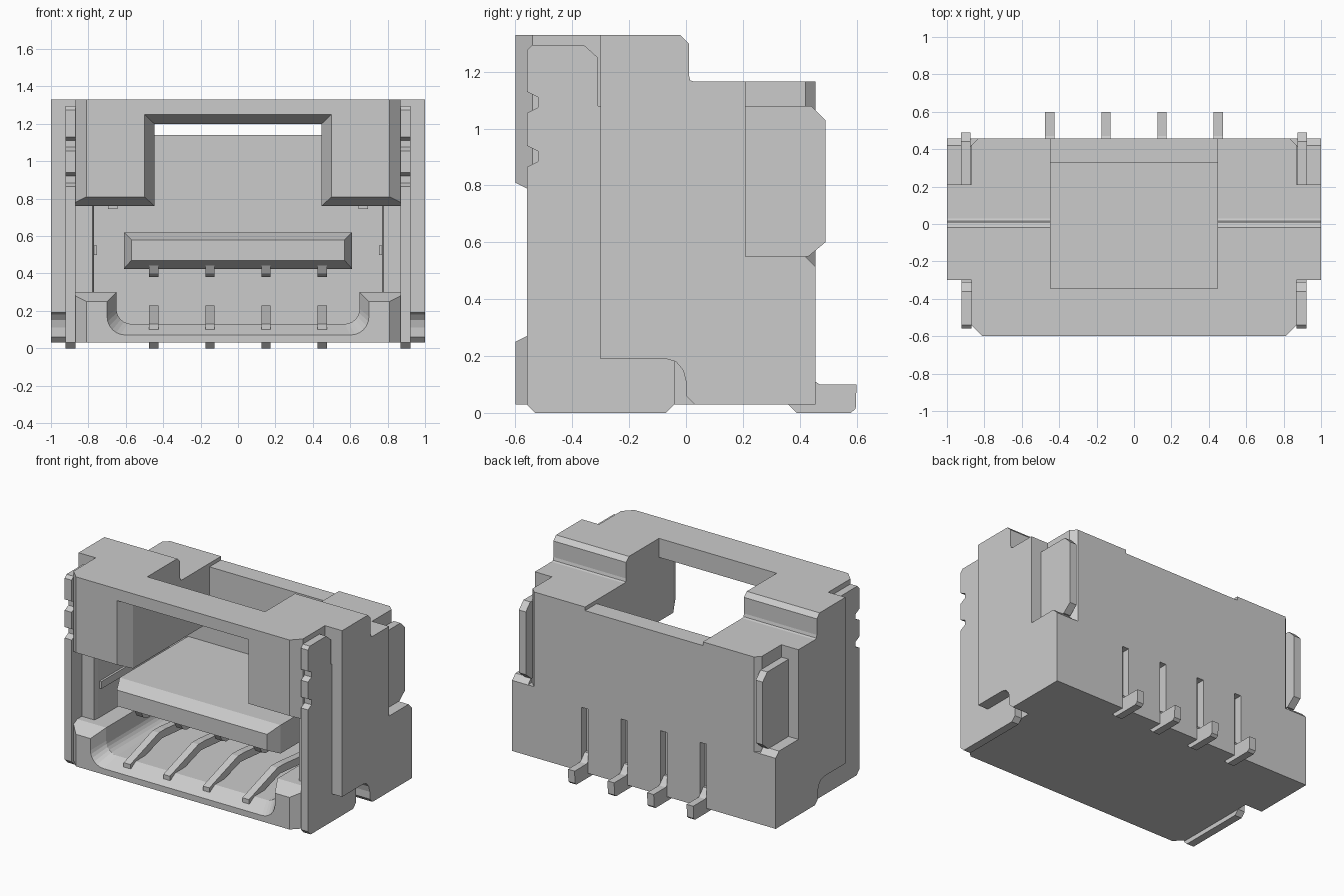
import bpy, bmesh, math

cube = bpy.data.objects.get("Cube")
if cube:
    bpy.data.objects.remove(cube, do_unlink=True)

grey = bpy.data.materials.new("housing grey")
grey.use_nodes = True
grey.diffuse_color = (0.6, 0.6, 0.6, 1)
grey.node_tree.nodes["Principled BSDF"].inputs["Base Color"].default_value = grey.diffuse_color


def loft(name, rings):
    """Skin a list of closed rings and cap both ends."""
    bm = bmesh.new()
    loops = [[bm.verts.new(p) for p in ring] for ring in rings]
    n = len(loops[0])
    for a, b in zip(loops, loops[1:]):
        for i in range(n):
            j = (i + 1) % n
            bm.faces.new((a[i], a[j], b[j], b[i]))
    bm.faces.new(loops[0])
    bm.faces.new(loops[-1][::-1])
    bmesh.ops.recalc_face_normals(bm, faces=bm.faces)
    mesh = bpy.data.meshes.new(name)
    bm.to_mesh(mesh)
    bm.free()
    mesh.materials.append(grey)
    ob = bpy.data.objects.new(name, mesh)
    bpy.context.collection.objects.link(ob)
    return ob


def side_prism(name, x0, x1, yz):
    return loft(name, [[(x, y, z) for y, z in yz] for x in (x0, x1)])


def plan_prism(name, z0, z1, xy):
    return loft(name, [[(x, y, z) for x, y in xy] for z in (z0, z1)])


def box(name, x0, x1, y0, y1, z0, z1):
    return side_prism(name, x0, x1, [(y0, z0), (y1, z0), (y1, z1), (y0, z1)])


def rect_ring(y, half, z0, z1):
    return [(-half, y, z0), (half, y, z0), (half, y, z1), (-half, y, z1)]


def trough_ring(y, half, floor, radius, top=0.5):
    """Upright ring with two rounded lower corners."""
    ring = [(-half, y, top)]
    for side in (-1, 1):
        for k in range(7):
            t = math.radians(15 * (k if side < 0 else 6 - k))
            ring.append((side * (half - radius + radius * math.cos(t)), y,
                         floor + radius - radius * math.sin(t)))
    return ring + [(half, y, top)]


def cut(target, cutter):
    mod = target.modifiers.new("cut", "BOOLEAN")
    mod.operation = "DIFFERENCE"
    mod.solver = "EXACT"
    mod.object = cutter
    bpy.context.view_layer.update()
    dg = bpy.context.evaluated_depsgraph_get()
    mesh = bpy.data.meshes.new_from_object(target.evaluated_get(dg))
    target.modifiers.clear()
    target.data = mesh
    bpy.data.objects.remove(cutter, do_unlink=True)


# Housing block with stepped top
housing = side_prism("housing", -1, 1, [
    (-0.6, 0.03), (0.456, 0.03), (0.456, 1.165), (0.03, 1.165), (0.015, 1.17),
    (0.01, 1.19), (0.01, 1.3), (-0.02, 1.33), (-0.6, 1.33)])

# Outer cuts, repeated on both sides
for s in (-1, 1):
    cut(housing, plan_prism("front_corner", -0.1, 1.5, [
        (s * 0.79, -0.62), (s * 0.87, -0.54), (s * 0.87, -0.3),
        (s * 1.1, -0.3), (s * 1.1, -0.62)]))
    cut(housing, side_prism("foot_notch", s * 0.87, s * 1.1, [
        (-0.35, -0.1), (-0.35, 0.19), (-0.07, 0.19), (-0.035, 0.18), (-0.01, 0.15),
        (0, 0.11), (0, 0.06), (0.03, 0.03), (0.03, -0.1)]))
    cut(housing, side_prism("rear_pocket", s * 0.87, s * 1.1, [
        (0.21, 0.55), (0.42, 0.55), (0.5, 0.47), (0.5, 1.3), (0.21, 1.3)]))
    cut(housing, plan_prism("rear_chamfer", 0.515, 1.3, [
        (s * 0.88, 0.41), (s * 0.83, 0.46), (s * 0.88, 0.46)]))

# Mouth recess, cavity, trough, window and top opening
cut(housing, side_prism("mouth", -0.95, 0.95, [
    (-0.7, 0.2), (-0.5, 0.3), (-0.45, 0.3), (-0.45, 0.76), (-0.5, 0.76), (-0.7, 0.86)]))
cut(housing, loft("cavity", [rect_ring(-0.5, 0.79, 0.3, 0.76),
                             rect_ring(-0.42, 0.77, 0.3, 0.76),
                             rect_ring(0.33, 0.77, 0.3, 0.76)]))
cut(housing, loft("trough", [trough_ring(-0.61, 0.705, 0.065, 0.1),
                             trough_ring(-0.5, 0.65, 0.13, 0.08),
                             trough_ring(0.33, 0.65, 0.13, 0.08)]))
cut(housing, loft("window", [rect_ring(-0.62, 0.51, 0.6, 1.26),
                             rect_ring(-0.5, 0.447, 0.6, 1.2),
                             rect_ring(-0.3, 0.447, 0.6, 1.2)]))
cut(housing, box("top_opening", -0.447, 0.447, -0.345, 0.33, 0.6, 1.5))
cut(housing, box("rear_dip", -0.447, 0.447, 0.3, 0.5, 1.14, 1.5))

# Tongue with a tapered front
loft("tongue", [rect_ring(-0.5, 0.57, 0.47, 0.58),
                rect_ring(-0.41, 0.61, 0.425, 0.62),
                rect_ring(0.35, 0.61, 0.425, 0.62)])

# Contacts: spring finger, upper blade and rear solder foot
for i in range(4):
    x = -0.45 + 0.3 * i
    a, b = x - 0.025, x + 0.025
    cut(housing, box("rear_slot", a, b, 0.4, 0.5, 0.1, 0.47))
    side_prism(f"contact_finger_{i + 1}", a, b, [
        (-0.56, 0.1), (-0.5, 0.1), (-0.22, 0.18), (0.34, 0.13),
        (0.34, 0.18), (-0.18, 0.23), (-0.25, 0.23), (-0.56, 0.13)])
    side_prism(f"contact_blade_{i + 1}", a, b, [
        (-0.46, 0.47), (-0.42, 0.4), (-0.38, 0.38), (0.34, 0.38), (0.34, 0.47)])
    side_prism(f"solder_foot_{i + 1}", a, b, [
        (0.36, 0.03), (0.39, 0), (0.58, 0), (0.597, 0.015), (0.6, 0.1),
        (0.47, 0.1), (0.455, 0.11), (0.42, 0.15), (0.38, 0.15)])

# Side clips, cavity rails and ceiling nubs
for s, side in ((-1, "right"), (1, "left")):
    front = [(-0.56, 0.03), (-0.53, 0), (-0.07, 0), (-0.04, 0.03), (-0.04, 0.185),
             (-0.07, 0.19), (-0.29, 0.19), (-0.29, 1.08), (-0.31, 1.08), (-0.31, 1.25),
             (-0.36, 1.295), (-0.54, 1.295), (-0.56, 1.275)]
    for z in (1.09, 0.9):
        front += [(-0.56, z + 0.04), (-0.52, z + 0.02), (-0.52, z - 0.015), (-0.56, z - 0.035)]
    side_prism(f"front_clip_{side}", s * 0.87, s * 0.923, front)
    side_prism(f"rear_clip_{side}", s * 0.873, s * 0.925, [
        (0.2, 0.55), (0.43, 0.55), (0.49, 0.6), (0.49, 1.03), (0.44, 1.08), (0.2, 1.08)])
    box(f"rail_{side}", s * 0.755, s * 0.775, -0.4, 0.33, 0.5, 0.55)
    box(f"ceiling_nub_{side}", s * 0.645, s * 0.695, -0.45, 0.33, 0.745, 0.77)
